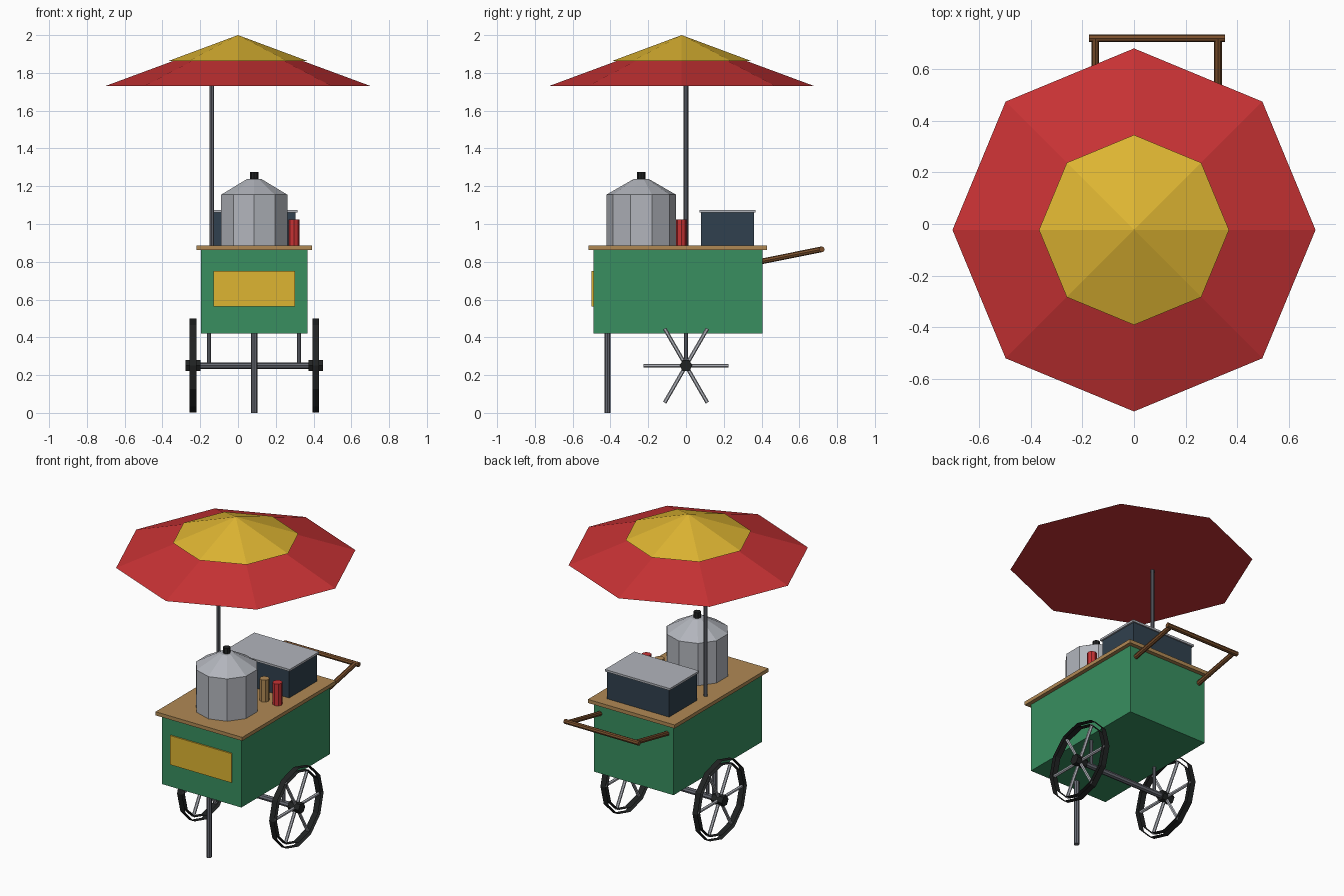
import bpy, bmesh, math
from mathutils import Vector

if "Cube" in bpy.data.objects:
    bpy.data.objects.remove(bpy.data.objects["Cube"])

def mat(name, r, g, b):
    lin = [((c / 255 + 0.055) / 1.055) ** 2.4 if c > 10 else c / 3295 for c in (r, g, b)]
    m = bpy.data.materials.new(name)
    m.diffuse_color = (*lin, 1)
    m.use_nodes = True
    m.node_tree.nodes["Principled BSDF"].inputs["Base Color"].default_value = m.diffuse_color
    return m

GREEN = mat("cart_green", 56, 143, 96)
WOOD = mat("counter_wood", 176, 137, 84)
BROWN = mat("handle_brown", 122, 79, 44)
GOLD = mat("gold_yellow", 222, 181, 50)
RED = mat("umbrella_red", 200, 50, 52)
STEEL = mat("light_steel", 178, 181, 188)
METAL = mat("dark_metal", 104, 107, 116)
BLACK = mat("tyre_black", 32, 34, 34)
NAVY = mat("box_navy", 48, 64, 78)

def finish(name, bm, material):
    bmesh.ops.recalc_face_normals(bm, faces=bm.faces)
    me = bpy.data.meshes.new(name)
    bm.to_mesh(me)
    bm.free()
    me.materials.append(material)
    ob = bpy.data.objects.new(name, me)
    bpy.context.collection.objects.link(ob)
    return ob

def box(name, lo, hi, material):
    bm = bmesh.new()
    bmesh.ops.create_cube(bm, size=1)
    for v in bm.verts:
        v.co = [l + (c + 0.5) * (h - l) for c, l, h in zip(v.co, lo, hi)]
    return finish(name, bm, material)

def rod(name, a, b, r1, material, sides=8, r2=None, caps=True):
    """Prism or cone from a to b; one corner points along y."""
    a, b = Vector(a), Vector(b)
    d = (b - a).normalized()
    u = Vector((0, 1, 0)) if abs(d.y) < 0.5 else Vector((0, 0, 1))
    u = (u - d * u.dot(d)).normalized()
    w = d.cross(u)
    r2 = r1 if r2 is None else r2
    bm = bmesh.new()
    rings = []
    for p, r in ((a, r1), (b, r2)):
        if r == 0:
            rings.append([bm.verts.new(p)] * sides)
            continue
        rings.append([bm.verts.new(p + r * (u * math.cos(t) + w * math.sin(t)))
                      for t in (2 * math.pi * i / sides for i in range(sides))])
    lo, hi = rings
    for i in range(sides):
        j = (i + 1) % sides
        bm.faces.new([lo[i], lo[j], hi[i]] if r2 == 0 else [lo[i], lo[j], hi[j], hi[i]])
    if caps:
        bm.faces.new(lo[::-1])
        if r2:
            bm.faces.new(hi)
    return finish(name, bm, material)

CX = 0.086  # centre line of the cart

# Cart body, counter and front panel
box("cart_body", (-0.195, -0.49, 0.42), (0.367, 0.404, 0.862), GREEN)
box("counter", (-0.22, -0.517, 0.862), (0.392, 0.43, 0.885), WOOD)
box("front_panel", (-0.13, -0.499, 0.564), (0.302, -0.49, 0.75), GOLD)

# Umbrella
rod("umbrella_pole", (-0.139, 0, 0.88), (-0.139, 0, 1.74), 0.012, METAL)
rod("umbrella_canopy", (0, -0.023, 1.73), (0, -0.023, 1.99), 0.703, RED, 8, 0)
rod("umbrella_top", (0, -0.023, 1.863), (0, -0.023, 2.0), 0.368, GOLD, 8, 0)

# Cooking pot
PY = -0.237
rod("pot", (CX, PY, 0.885), (CX, PY, 1.155), 0.185, STEEL, 10)
rod("pot_lid", (CX, PY, 1.155), (CX, PY, 1.238), 0.185, STEEL, 10, 0.04)
rod("pot_knob", (CX, PY, 1.238), (CX, PY, 1.274), 0.022, BLACK, 8)

# Storage box with lid
box("storage_box", (-0.133, 0.08, 0.885), (0.305, 0.36, 1.06), NAVY)
box("storage_box_lid", (-0.143, 0.071, 1.06), (0.315, 0.368, 1.073), STEEL)

# Sauce bottles
rod("red_bottle", (0.297, -0.025, 0.885), (0.297, -0.025, 1.025), 0.029, RED)
rod("tan_bottle", (0.205, -0.025, 0.885), (0.205, -0.025, 1.025), 0.029, WOOD)

# Push handle
for side, x in (("left", -0.15), ("right", 0.325)):
    rod(side + "_handle_arm", (x, 0.39, 0.80), (x, 0.719, 0.866), 0.015, BROWN)
rod("handle_grip", (-0.175, 0.719, 0.866), (0.352, 0.719, 0.866), 0.015, BROWN)

# Front leg, axle and axle struts
rod("front_leg", (CX, -0.415, 0), (CX, -0.415, 0.43), 0.016, METAL)
rod("axle", (-0.24, 0, 0.25), (0.412, 0, 0.25), 0.018, METAL)
for side, x in (("left", -0.153), ("right", 0.323)):
    rod(side + "_axle_strut", (x, 0, 0.25), (x, 0, 0.43), 0.011, METAL)

# Wheels: two open rim bands, hub and six spokes
for side, x in (("left", -0.238), ("right", 0.412)):
    for part, r in (("tyre", 0.249), ("rim", 0.223)):
        rod(f"{side}_wheel_{part}", (x - 0.018, 0, 0.25), (x + 0.018, 0, 0.25),
            r, BLACK, 12, caps=False)
    rod(side + "_wheel_hub", (x - 0.039, 0, 0.25), (x + 0.039, 0, 0.25), 0.034, BLACK, 6)
    for k in range(6):
        t = k * math.pi / 3
        rod(f"{side}_wheel_spoke_{k + 1}", (x, 0, 0.25),
            (x, 0.226 * math.cos(t), 0.25 + 0.226 * math.sin(t)), 0.01, STEEL, 6)
